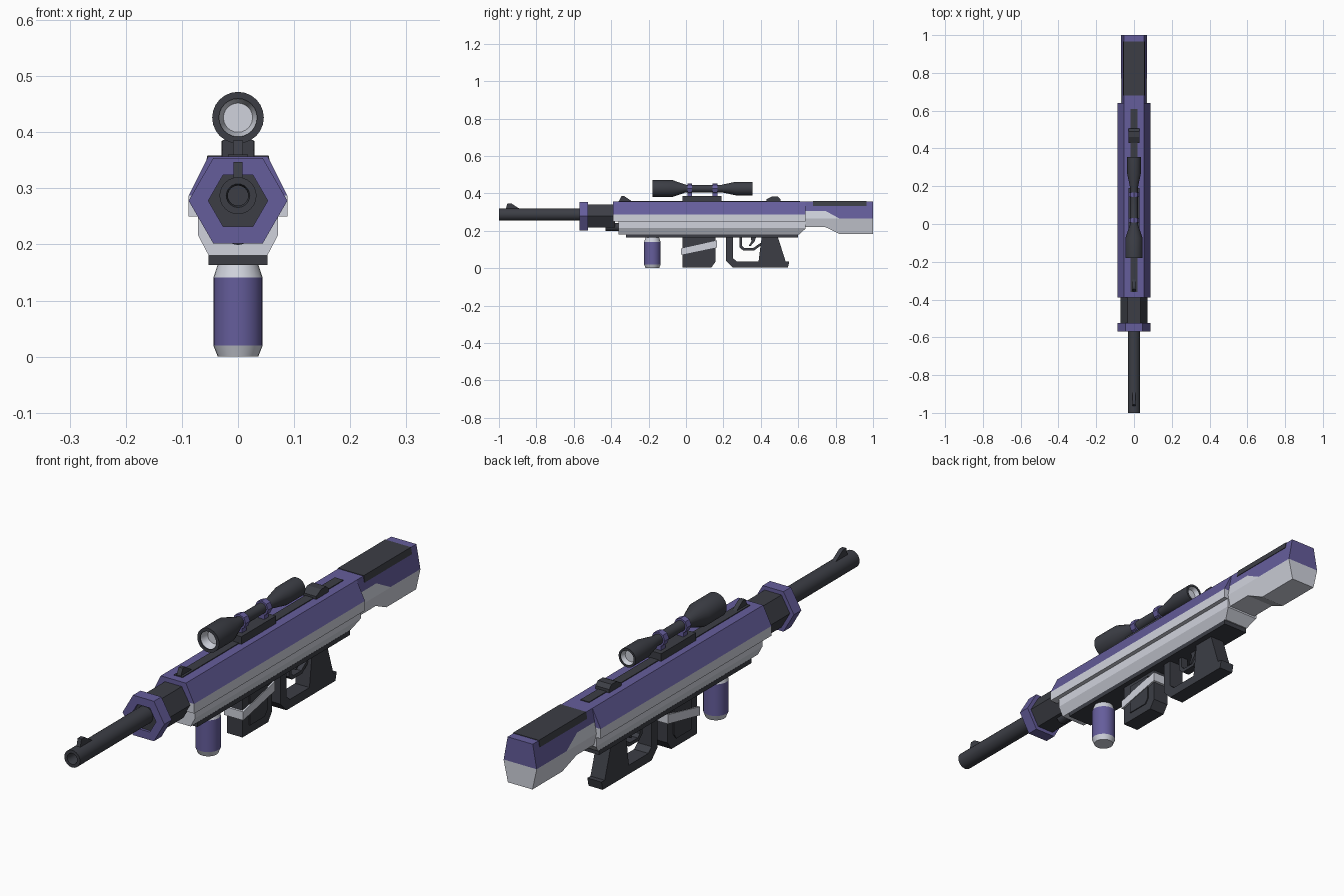
import bpy, bmesh, math

if "Cube" in bpy.data.objects:
    bpy.data.objects.remove(bpy.data.objects["Cube"])


def material(name, rgb):
    m = bpy.data.materials.new(name)
    m.diffuse_color = (*rgb, 1)
    m.use_nodes = True
    m.node_tree.nodes["Principled BSDF"].inputs["Base Color"].default_value = m.diffuse_color
    return m


PURPLE = material("purple", (0.13, 0.11, 0.33))
DARK = material("dark", (0.045, 0.048, 0.06))
WHITE = material("white", (0.63, 0.65, 0.72))


def finish(name, bm, mat, smooth=False):
    bmesh.ops.remove_doubles(bm, verts=bm.verts, dist=1e-5)
    bmesh.ops.recalc_face_normals(bm, faces=bm.faces)
    me = bpy.data.meshes.new(name)
    bm.to_mesh(me)
    bm.free()
    me.materials.append(mat)
    ob = bpy.data.objects.new(name, me)
    bpy.context.collection.objects.link(ob)
    if smooth:
        bpy.ops.object.select_all(action='DESELECT')
        ob.select_set(True)
        bpy.context.view_layer.objects.active = ob
        bpy.ops.object.shade_smooth_by_angle(angle=math.radians(30))
    return ob


def skin(bm, rings, closed=False):
    n = len(rings[0])
    pairs = list(zip(rings, rings[1:]))
    if closed:
        pairs.append((rings[-1], rings[0]))
    for a, b in pairs:
        for i in range(n):
            j = (i + 1) % n
            bm.faces.new((a[i], a[j], b[j], b[i]))


def loft(name, stations, mat):
    """Stations are (y, half profile of (x, z)); each profile is mirrored in x."""
    bm = bmesh.new()
    rings = []
    for y, half in stations:
        pts = half + [(-x, z) for x, z in reversed(half)]
        rings.append([bm.verts.new((x, y, z)) for x, z in pts])
    skin(bm, rings)
    bm.faces.new(rings[0])
    bm.faces.new(rings[-1])
    return finish(name, bm, mat)


def prism(name, pts, w, mat):
    """Side profile of (y, z) points, extruded to x = +-w."""
    bm = bmesh.new()
    rings = [[bm.verts.new((x, y, z)) for y, z in pts] for x in (-w, w)]
    skin(bm, rings)
    bm.faces.new(rings[0])
    bm.faces.new(rings[1])
    return finish(name, bm, mat)


def lathe(name, pts, centre, mat, sides=24, vertical=False, closed=False):
    """Turn (radius, distance) points round an axis along y, or z if vertical."""
    bm = bmesh.new()
    rings = []
    for r, d in pts:
        ring = []
        for i in range(sides):
            a = 2 * math.pi * i / sides
            u, v = r * math.cos(a), r * math.sin(a)
            ring.append(bm.verts.new((u, centre + v, d) if vertical else (u, d, centre + v)))
        rings.append(ring)
    skin(bm, rings, closed)
    return finish(name, bm, mat, sides > 8)


def box(name, y0, y1, z0, z1, w, mat):
    return prism(name, [(y0, z0), (y1, z0), (y1, z1), (y0, z1)], w, mat)


# Barrel with bore and muzzle sight
lathe("barrel", [(0, -0.9), (0.018, -0.9), (0.018, -0.99), (0.021, -1), (0.033, -1),
                 (0.033, -0.5), (0, -0.5)], 0.287, DARK)
prism("muzzle_sight", [(-0.965, 0.31), (-0.955, 0.347), (-0.935, 0.347), (-0.885, 0.315)], 0.008, DARK)

# Hexagonal collar and neck
lathe("collar", [(0.053, -0.57), (0.088, -0.57), (0.088, -0.525), (0.053, -0.525)],
      0.278, PURPLE, 6, closed=True)
lathe("neck", [(0, -0.56), (0.053, -0.56), (0.053, -0.53), (0.071, -0.53), (0.071, -0.38), (0, -0.38)],
      0.278, DARK, 6)
lathe("gas_tube", [(0, -0.43), (0.022, -0.43), (0.022, -0.34), (0, -0.34)], 0.221, DARK, 16)

# Receiver: purple cover, white side band, white lower shell, dark underside
cover = [(0.053, 0.357), (0.088, 0.287)]
loft("receiver_cover", [(-0.39, cover), (0.64, cover)], PURPLE)
band = [(0.088, 0.287), (0.088, 0.25)]
loft("receiver_band", [(-0.39, band), (0.64, band)], WHITE)


def shell(bottom_z, bottom_x):
    return [(0.071, 0.25), (0.071, 0.216), (bottom_x, bottom_z)]


loft("lower_shell", [(-0.36, shell(0.18, 0.052)), (0.605, shell(0.18, 0.052)),
                     (0.64, shell(0.213, 0.069))], WHITE)
box("underside_strip", -0.32, 0.60, 0.163, 0.181, 0.053, DARK)
box("top_rail", -0.36, 0.61, 0.35, 0.36, 0.018, DARK)

# Stock, split into purple top and white bottom along a stepped line


def half_width(z):
    if z > 0.265:
        return 0.07 - (z - 0.265) / 0.092 * 0.017
    return 0.07 - (0.265 - z) / 0.08 * 0.018


def section(*heights):
    return [(half_width(z), z) for z in heights]


steps = [(0.63, 0.307, 0.22), (0.745, 0.307, 0.22), (0.82, 0.266, 0.184), (1.0, 0.266, 0.184)]
loft("stock_top", [(y, section(0.357, s)) for y, s, b in steps], PURPLE)
loft("stock_bottom", [(y, section(s, 0.265, b)) for y, s, b in steps], WHITE)
pad = [(0.0545, 0.359), (0.0595, 0.334)]
loft("cheek_pad", [(0.68, pad), (0.965, pad)], DARK)

# Iron sights on the receiver
prism("front_sight", [(-0.36, 0.355), (-0.345, 0.385), (-0.33, 0.385), (-0.285, 0.355)], 0.009, DARK)
prism("rear_sight", [(0.43, 0.355), (0.43, 0.368), (0.46, 0.384), (0.49, 0.384), (0.505, 0.37),
                     (0.505, 0.355)], 0.029, DARK)

# Scope with lenses, rings and base
SCOPE_Z = 0.426
lathe("scope", [(0, -0.12), (0.034, -0.12), (0.034, -0.18), (0.046, -0.18), (0.046, -0.075),
                (0.02, 0), (0.02, 0.19), (0.036, 0.265), (0.036, 0.355), (0.028, 0.355),
                (0.028, 0.33), (0, 0.33)], SCOPE_Z, DARK)
lathe("front_lens", [(0, -0.145), (0.026, -0.145), (0.034, -0.175), (0.034, -0.12), (0, -0.12)],
      SCOPE_Z, WHITE)
lathe("rear_lens", [(0, 0.335), (0.022, 0.335), (0.028, 0.352), (0.028, 0.33), (0, 0.33)],
      SCOPE_Z, WHITE)
box("scope_base", -0.02, 0.19, 0.355, 0.386, 0.028, DARK)
for i, y in enumerate((0.02, 0.155)):
    lathe(f"scope_ring_{i}", [(0.019, y - 0.013), (0.028, y - 0.013), (0.028, y + 0.013),
                              (0.019, y + 0.013)], SCOPE_Z, PURPLE, 8, closed=True)
    box(f"scope_post_{i}", y - 0.013, y + 0.013, 0.38, 0.408, 0.012, PURPLE)

# Vertical foregrip
GRIP_Y = -0.18
lathe("foregrip", [(0, 0.02), (0.044, 0.02), (0.044, 0.141), (0, 0.141)], GRIP_Y, PURPLE, vertical=True)
lathe("foregrip_base", [(0, 0), (0.036, 0), (0.044, 0.02), (0, 0.02)], GRIP_Y, WHITE, vertical=True)
lathe("foregrip_top", [(0, 0.141), (0.044, 0.141), (0.036, 0.165), (0, 0.165)], GRIP_Y, WHITE, vertical=True)

# Magazine with side panel and slanted band
prism("magazine", [(-0.02, 0.17), (-0.02, 0.003), (0.135, 0.003), (0.158, 0.035), (0.158, 0.17)], 0.033, DARK)
prism("magazine_panel", [(0.02, 0.15), (0.02, 0.035), (0.11, 0.035), (0.125, 0.055), (0.125, 0.15)], 0.037, DARK)
prism("magazine_band", [(-0.026, 0.072), (-0.026, 0.105), (0.166, 0.148), (0.166, 0.112)], 0.04, WHITE)

# Pistol grip joined to its hand guard, and the trigger
prism("pistol_grip", [(0.214, 0.17), (0.214, 0.04), (0.25, 0.003), (0.545, 0.003), (0.552, 0.035),
                      (0.533, 0.035), (0.49, 0.17), (0.405, 0.17), (0.388, 0.037), (0.27, 0.037),
                      (0.25, 0.055), (0.25, 0.17)], 0.03, DARK)
prism("trigger_guard", [(0.285, 0.17), (0.285, 0.113), (0.305, 0.095), (0.365, 0.095), (0.405, 0.125),
                        (0.405, 0.14), (0.36, 0.108), (0.312, 0.108), (0.3, 0.12), (0.3, 0.17)], 0.015, DARK)
prism("trigger", [(0.345, 0.17), (0.35, 0.145), (0.335, 0.118), (0.345, 0.118), (0.368, 0.145),
                  (0.375, 0.17)], 0.008, DARK)
